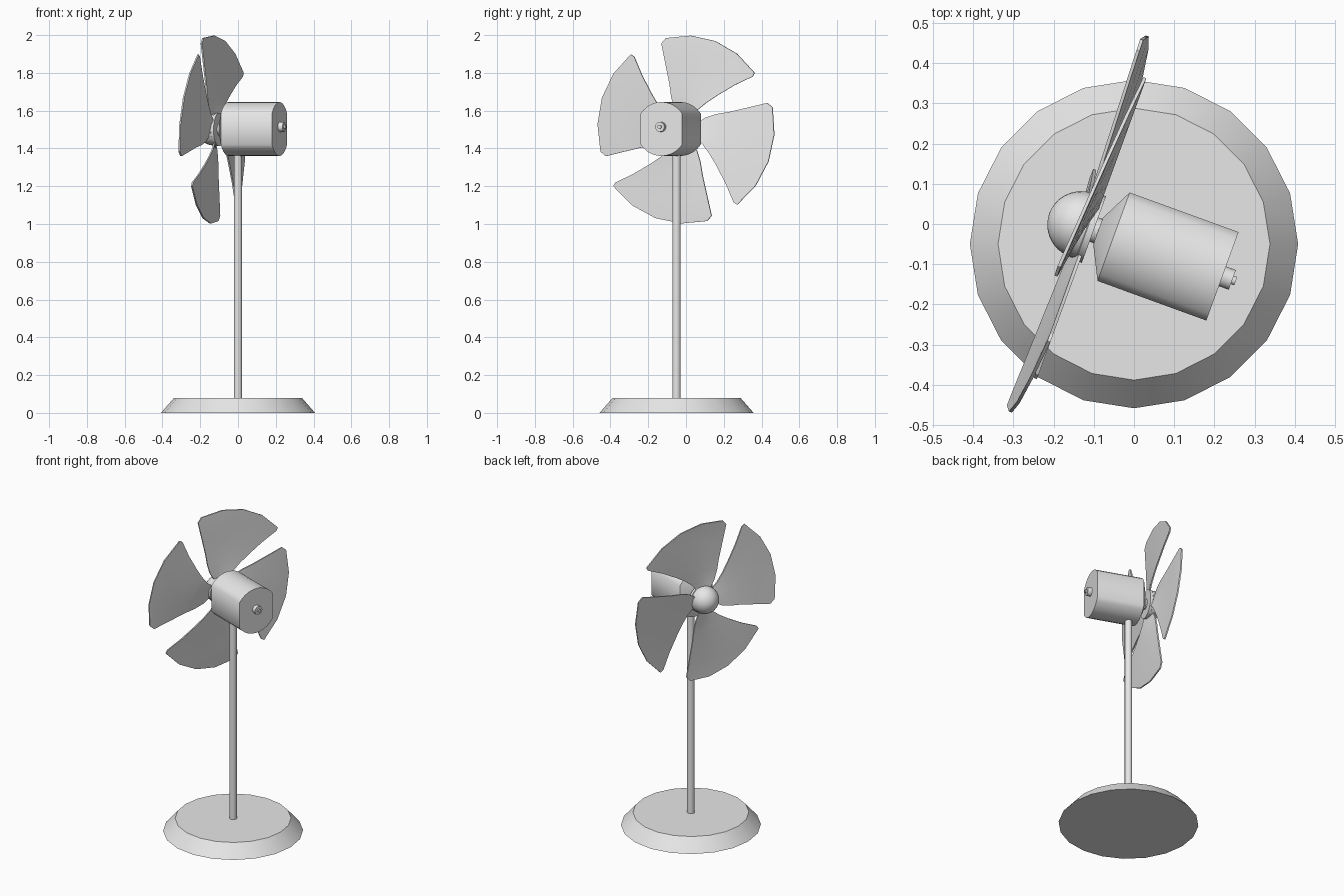
import bpy, bmesh, math
from mathutils import Matrix, Vector

cube = bpy.data.objects.get("Cube")
if cube:
    bpy.data.objects.remove(cube, do_unlink=True)

grey = bpy.data.materials.new("light_grey")
grey.use_nodes = True
grey.diffuse_color = (0.8, 0.8, 0.8, 1)
grey.node_tree.nodes["Principled BSDF"].inputs["Base Color"].default_value = (0.8, 0.8, 0.8, 1)

STAND = Matrix.Translation((0, -0.05, 0))
# Fan head frame: local x runs from the hub (-) to the rear knob (+)
HEAD = Matrix.Translation((0, -0.05, 1.5)) @ Matrix.Rotation(math.radians(-20), 4, 'Z')


def finish(name, bm, matrix, angle):
    bmesh.ops.remove_doubles(bm, verts=bm.verts, dist=1e-5)
    bmesh.ops.recalc_face_normals(bm, faces=bm.faces)
    bm.transform(matrix)
    mesh = bpy.data.meshes.new(name)
    bm.to_mesh(mesh)
    bm.free()
    mesh.materials.append(grey)
    ob = bpy.data.objects.new(name, mesh)
    bpy.context.collection.objects.link(ob)
    bpy.ops.object.select_all(action='DESELECT')
    ob.select_set(True)
    bpy.context.view_layer.objects.active = ob
    bpy.ops.object.shade_smooth_by_angle(angle=math.radians(angle))
    return ob


def loft(name, section, stations, matrix, angle=35):
    """Sweep a 2D section along local x; stations are (x, scale) pairs."""
    bm = bmesh.new()
    rings = [[bm.verts.new((x, a * s, b * s)) for a, b in section] for x, s in stations]
    n = len(section)
    for r0, r1 in zip(rings, rings[1:]):
        for i in range(n):
            j = (i + 1) % n
            bm.faces.new((r0[i], r0[j], r1[j], r1[i]))
    bm.faces.new(rings[0])
    bm.faces.new(rings[-1])
    return finish(name, bm, matrix, angle)


def circle(n):
    return [(math.cos(2 * math.pi * i / n), math.sin(2 * math.pi * i / n)) for i in range(n)]


# Stand: tapered base disc and pole, with local x turned upward
UP = STAND @ Matrix.Rotation(math.radians(-90), 4, 'Y')
loft("base", circle(20), [(0, 0.408), (0.08, 0.338)], UP)
loft("pole", circle(16), [(0.07, 0.022), (1.4, 0.022)], UP)

# Motor housing: round section with flattened sides, tapering at the front
R, HALF = 0.143, 0.117
start = math.acos(HALF / R)
arc = [start + (math.pi - 2 * start) * i / 10 for i in range(11)]
section = [(R * math.cos(t), R * math.sin(t)) for t in arc]
section += [(-a, -b) for a, b in section]
loft("motor_housing", section, [(-0.095, 0.3), (-0.054, 1), (0.234, 1)],
     Matrix.Translation((0, 0, 0.003)) @ HEAD, 45)

# Drive shaft and rear knob with its pin
loft("shaft", circle(16), [(-0.13, 0.032), (-0.09, 0.032)], HEAD)
KNOB = HEAD @ Matrix.Translation((0, 0, 0.014))
loft("rear_knob", circle(16), [(0.23, 0.026), (0.26, 0.026)], KNOB)
loft("rear_pin", circle(12), [(0.255, 0.011), (0.269, 0.011)], KNOB)

# Hub: short collar closing into a dome
dome = [(-0.14 - 0.084 * math.sin(math.radians(t)), 0.084 * math.cos(math.radians(t)))
        for t in (0, 12, 24, 36, 48, 60, 72, 82, 88)]
loft("hub", circle(24), [(-0.106, 0.088), (-0.122, 0.088), (-0.124, 0.084)] + dome, HEAD)

# Blades: rows of (radius, leading angle, trailing angle), pitched along the axis
ROWS = [(0.07, -46, 15), (0.13, -48, 18), (0.19, -44, 23), (0.26, -39.5, 27.5),
        (0.37, -37, 32), (0.477, -35.7, 35.5), (0.498, -32, 34.5)]
COLS, THICK = 4, 0.008
for k in range(4):
    bm = bmesh.new()
    grid = []
    for r, lead, trail in ROWS:
        row = []
        for c in range(COLS + 1):
            f = c / COLS
            t = math.radians(18.5 + 90 * k + lead + (trail - lead) * f)
            front = -0.138 - 0.018 * r / 0.5
            row.append(Vector((front + (-0.116 - front) * f, r * math.sin(t), r * math.cos(t))))
        grid.append(row)
    sides = [[[bm.verts.new(p + Vector((d, 0, 0))) for p in row] for row in grid]
             for d in (-THICK / 2, THICK / 2)]
    for s in sides:
        for r0, r1 in zip(s, s[1:]):
            for c in range(COLS):
                bm.faces.new((r0[c], r0[c + 1], r1[c + 1], r1[c]))
    # Rim joining the two skins

    def outline(s):
        return (s[0] + [row[-1] for row in s[1:]] + s[-1][-2::-1]
                + [row[0] for row in s[-2:0:-1]])
    a, b = outline(sides[0]), outline(sides[1])
    for i in range(len(a)):
        j = (i + 1) % len(a)
        bm.faces.new((a[i], a[j], b[j], b[i]))
    finish(f"blade_{k + 1}", bm, HEAD, 30)
